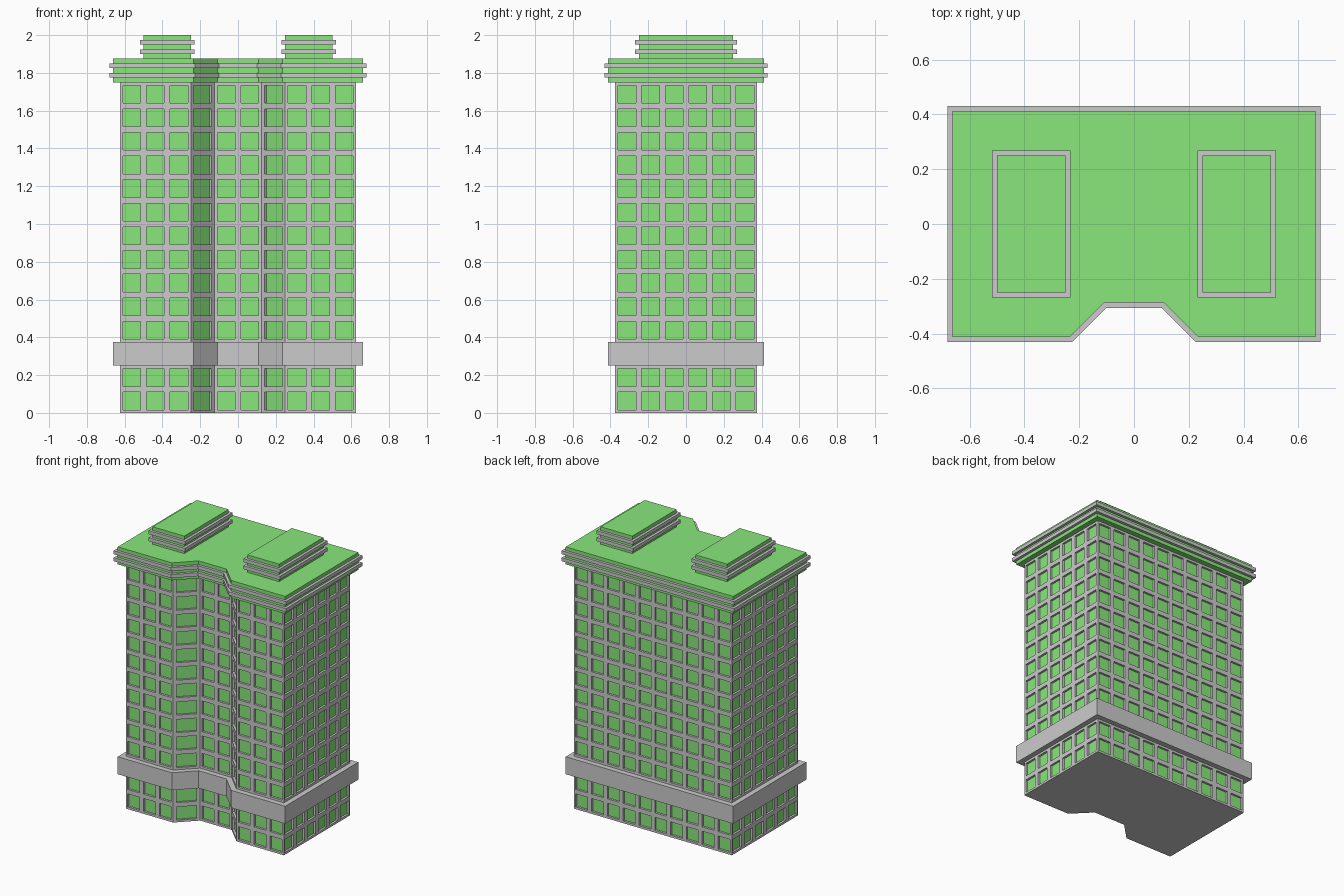
import bpy, bmesh, math
from mathutils import Vector

if "Cube" in bpy.data.objects:
    bpy.data.objects.remove(bpy.data.objects["Cube"])

green = bpy.data.materials.new("green")
green.diffuse_color = (0.25, 0.8, 0.2, 1)
green.use_nodes = True
green.node_tree.nodes["Principled BSDF"].inputs["Base Color"].default_value = green.diffuse_color

U = 0.125        # storey height and window pitch
STOREYS = 14
BAND_ROW = 2     # storey covered by the plain band
MARGIN = 0.125   # window border as a fraction of the cell
DEPTH = 0.015    # window recess

# Footprint, counter-clockwise from above, with window columns per side
PLAN = [(-.625, -.375), (-.25, -.375), (-.125, -.25), (.125, -.25),
        (.25, -.375), (.625, -.375), (.625, .375), (-.625, .375)]
COLUMNS = [3, 1, 2, 1, 3, 6, 10, 6]


def offset(plan, d):
    """Mitred outward offset of a counter-clockwise plan."""
    out = []
    for i, p in enumerate(plan):
        a, b, c = Vector(plan[i - 1]), Vector(p), Vector(plan[(i + 1) % len(plan)])
        e, f = (b - a).normalized(), (c - b).normalized()
        m, n = Vector((e.y, -e.x)), Vector((f.y, -f.x))
        out.append(tuple(b + (m + n) * d / (1 + m.dot(n))))
    return out


def finish(bm, name, mat=None):
    mesh = bpy.data.meshes.new(name)
    bm.to_mesh(mesh)
    bm.free()
    if mat:
        mesh.materials.append(mat)
    ob = bpy.data.objects.new(name, mesh)
    bpy.context.collection.objects.link(ob)
    return ob


def slab(name, plan, z0, z1, mat=None):
    bm = bmesh.new()
    low = [bm.verts.new((x, y, z0)) for x, y in plan]
    top = [bm.verts.new((x, y, z1)) for x, y in plan]
    bm.faces.new(low[::-1])
    bm.faces.new(top)
    n = len(plan)
    for i in range(n):
        j = (i + 1) % n
        bm.faces.new((low[i], low[j], top[j], top[i]))
    return finish(bm, name, mat)


def layered_block(name, plan, z0):
    """Green block one storey high, ringed by two projecting grey ledges."""
    slab(name, plan, z0, z0 + U, green)
    for k in (1, 3):
        slab(f"{name}_ledge_{(k + 1) // 2}", offset(plan, .019),
             z0 + k * U / 5, z0 + (k + 1) * U / 5)


def quad(bm, pts):
    bm.faces.new([bm.verts.new(p) for p in pts])


# Walls with recessed window openings, and the panes behind them
walls, panes = bmesh.new(), bmesh.new()
up = Vector((0, 0, U))
for i, cols in enumerate(COLUMNS):
    a = Vector((*PLAN[i], 0))
    b = Vector((*PLAN[(i + 1) % len(PLAN)], 0))
    step = (b - a) / cols
    inward = Vector((-step.y, step.x, 0)).normalized() * DEPTH
    for c in range(cols):
        for r in range(STOREYS):
            o = a + step * c + up * r
            cell = lambda m: [o + step * u + up * v for u, v in
                              ((m, m), (1 - m, m), (1 - m, 1 - m), (m, 1 - m))]
            outer, inner = cell(0), cell(MARGIN)
            if r == BAND_ROW:
                quad(walls, outer)
                continue
            back = [p + inward for p in inner]
            for k in range(4):
                n = (k + 1) % 4
                quad(walls, (outer[k], outer[n], inner[n], inner[k]))
                quad(walls, (inner[k], inner[n], back[n], back[k]))
            quad(panes, back)
quad(walls, [(x, y, 0) for x, y in PLAN[::-1]])
bmesh.ops.remove_doubles(walls, verts=walls.verts, dist=1e-4)
finish(walls, "tower_walls")
finish(panes, "window_panes", green)

# Projecting band above the lower storeys
slab("lower_band", offset(PLAN, .0375), BAND_ROW * U, (BAND_ROW + 1) * U)

# Main roof and the two rooftop blocks
layered_block("roof", offset(PLAN, .0375), STOREYS * U)
for side, cx in (("left", -.375), ("right", .375)):
    block = [(cx + sx * U, sy * .25) for sx, sy in ((-1, -1), (1, -1), (1, 1), (-1, 1))]
    layered_block(f"rooftop_block_{side}", block, (STOREYS + 1) * U)
